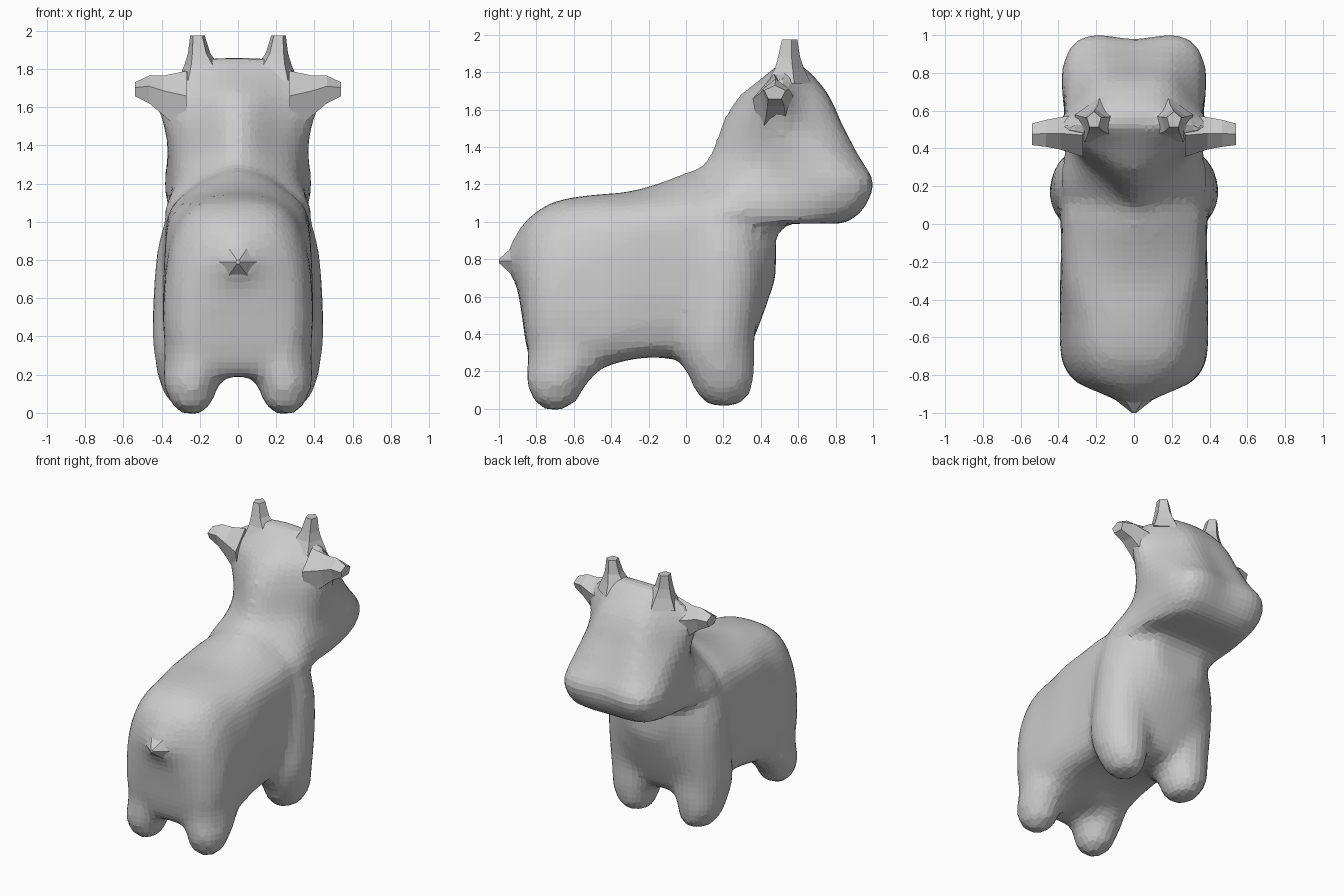
import bpy, bmesh, math
from mathutils import Vector


def spline(pts, closed, steps):
    """Catmull-Rom through vectors."""
    n, out = len(pts), []
    def get(i):
        return pts[i % n] if closed else pts[max(0, min(n - 1, i))]
    for i in range(n if closed else n - 1):
        a, b, c, d = (get(i + k) for k in (-1, 0, 1, 2))
        for s in range(steps):
            t = s / steps
            out.append(0.5 * (2 * b + (c - a) * t + (2 * a - 5 * b + 4 * c - d) * t * t
                              + (3 * b - a - 3 * c + d) * t ** 3))
    if not closed:
        out.append(pts[-1].copy())
    return out


def loft(bm, rings):
    """Skin equal-length rings and cap both ends."""
    vs = [[bm.verts.new(p) for p in r] for r in rings]
    n = len(vs[0])
    for a, b in zip(vs, vs[1:]):
        for i in range(n):
            j = (i + 1) % n
            bm.faces.new((a[i], a[j], b[j], b[i]))
    bm.faces.new(vs[0])
    bm.faces.new(vs[-1])


def smooth_loft(bm, rings, steps=3):
    rings = [spline(r, True, 4) for r in rings]
    columns = [spline(list(c), False, steps) for c in zip(*rings)]
    loft(bm, [list(r) for r in zip(*columns)])


def mirrored_ring(start, side, end, place):
    """Outline symmetric about x = 0; place(x, v) gives the 3D point."""
    pts = [(0, start)] + side + [(0, end)] + [(-x, v) for x, v in reversed(side)]
    return [Vector(place(x, v)) for x, v in pts]


def finish(bm, name):
    bmesh.ops.recalc_face_normals(bm, faces=bm.faces)
    me = bpy.data.meshes.new(name)
    bm.to_mesh(me)
    bm.free()
    ob = bpy.data.objects.new(name, me)
    bpy.context.collection.objects.link(ob)
    return ob


body = bmesh.new()

# torso: sections along y (y, bottom, side points (x, z), top)
torso = [
    (-0.96, 0.74, [(0.03, 0.75), (0.05, 0.79), (0.03, 0.82)], 0.84),
    (-0.90, 0.64, [(0.12, 0.66), (0.17, 0.78), (0.11, 0.90)], 0.95),
    (-0.83, 0.24, [(0.28, 0.30), (0.31, 0.70), (0.20, 0.97)], 1.03),
    (-0.70, 0.19, [(0.35, 0.30), (0.37, 0.75), (0.25, 1.04)], 1.11),
    (-0.50, 0.21, [(0.355, 0.28), (0.375, 0.80), (0.27, 1.07)], 1.145),
    (-0.32, 0.27, [(0.35, 0.32), (0.38, 0.88), (0.29, 1.09)], 1.16),
    (-0.15, 0.285, [(0.34, 0.34), (0.38, 0.92), (0.29, 1.11)], 1.205),
    (0.08, 0.24, [(0.34, 0.35), (0.38, 0.97), (0.26, 1.16)], 1.285),
    (0.28, 0.24, [(0.34, 0.35), (0.37, 0.92), (0.25, 1.15)], 1.25),
    (0.38, 0.42, [(0.27, 0.50), (0.34, 0.82), (0.22, 1.10)], 1.18),
    (0.48, 0.70, [(0.12, 0.74), (0.19, 0.88), (0.14, 1.04)], 1.10),
]
smooth_loft(body, [mirrored_ring(b, s, t, lambda x, v, y=y: (x, y, v)) for y, b, s, t in torso])

# neck and head: sections along z (z, back, side points (x, y), front)
head = [
    (0.99, 0.00, [(0.34, 0.10), (0.34, 0.40), (0.31, 0.66), (0.22, 0.82)], 0.84),
    (1.04, -0.05, [(0.36, 0.12), (0.36, 0.45), (0.34, 0.75), (0.26, 0.91)], 0.92),
    (1.12, -0.03, [(0.33, 0.15), (0.36, 0.45), (0.37, 0.82), (0.26, 0.97)], 0.965),
    (1.22, 0.02, [(0.26, 0.20), (0.345, 0.46), (0.38, 0.83), (0.25, 1.0)], 0.98),
    (1.34, 0.12, [(0.20, 0.26), (0.345, 0.46), (0.36, 0.76), (0.22, 0.92)], 0.92),
    (1.50, 0.18, [(0.19, 0.30), (0.385, 0.47), (0.33, 0.66), (0.20, 0.83)], 0.84),
    (1.60, 0.23, [(0.22, 0.35), (0.435, 0.48), (0.32, 0.62), (0.19, 0.78)], 0.80),
    (1.68, 0.29, [(0.24, 0.39), (0.46, 0.48), (0.30, 0.60), (0.17, 0.74)], 0.76),
    (1.75, 0.38, [(0.22, 0.44), (0.36, 0.50), (0.26, 0.60), (0.14, 0.69)], 0.71),
    (1.82, 0.47, [(0.17, 0.48), (0.26, 0.53), (0.21, 0.59), (0.11, 0.63)], 0.64),
    (1.86, 0.52, [(0.13, 0.52), (0.20, 0.54), (0.16, 0.57), (0.08, 0.58)], 0.59),
]
smooth_loft(body, [mirrored_ring(b, s, f, lambda x, v, z=z: (x, v, z)) for z, b, s, f in head])

# legs: (z, centre x, centre y, radius x, radius y)
front_leg = [(0.015, 0.24, 0.20, 0.06, 0.07), (0.07, 0.25, 0.20, 0.12, 0.14),
             (0.17, 0.26, 0.19, 0.155, 0.175), (0.28, 0.25, 0.165, 0.185, 0.205),
             (0.40, 0.25, 0.165, 0.20, 0.205), (0.70, 0.25, 0.20, 0.19, 0.21),
             (0.92, 0.24, 0.20, 0.17, 0.20), (1.06, 0.24, 0.19, 0.12, 0.15)]
hind_leg = [(-0.005, 0.24, -0.70, 0.05, 0.05), (0.05, 0.245, -0.70, 0.11, 0.125),
            (0.16, 0.245, -0.685, 0.145, 0.17), (0.24, 0.225, -0.64, 0.165, 0.21),
            (0.40, 0.22, -0.64, 0.165, 0.21), (0.70, 0.21, -0.65, 0.165, 0.21),
            (0.90, 0.19, -0.64, 0.13, 0.17)]
for leg in (front_leg, hind_leg):
    for s in (-1, 1):
        rings = []
        for z, cx, cy, rx, ry in leg:
            ring = []
            for k in range(8):
                a = math.tau * k / 8
                ring.append(Vector((s * (cx + rx * math.cos(a)), cy + ry * math.sin(a), z)))
            rings.append(ring)
        smooth_loft(body, rings, 2)

# fuse into one faceted skin
body_ob = finish(body, "body")
rm = body_ob.modifiers.new("fuse", 'REMESH')
rm.mode = 'VOXEL'
rm.voxel_size = 0.042
sm = body_ob.modifiers.new("soften", 'SMOOTH')
sm.factor = 0.5
sm.iterations = 3


def spike(name, sections, axis, sides=5, turn=0.0, sign=1):
    """Low-poly tapered part: sections of (centre, radius a, radius b) across an axis."""
    bm = bmesh.new()
    rings = []
    for c, ra, rb in sections:
        ring = []
        for k in range(sides):
            a = math.tau * k / sides + turn
            u, v = ra * math.cos(a), rb * math.sin(a)
            off = {'x': (0, u, v), 'y': (u, 0, v), 'z': (u, v, 0)}[axis]
            p = Vector(c) + Vector(off)
            p.x *= sign
            ring.append(p)
        rings.append(ring)
    loft(bm, rings)
    return finish(bm, name)


# ears and horns
for side, s in (("left", -1), ("right", 1)):
    spike(side + "_ear", [((0.27, 0.47, 1.60), 0.12, 0.19), ((0.39, 0.48, 1.65), 0.09, 0.115),
                          ((0.465, 0.48, 1.685), 0.075, 0.08), ((0.54, 0.475, 1.69), 0.06, 0.04)],
          'x', 5, math.pi / 2, s)
    spike(side + "_horn", [((0.18, 0.54, 1.74), 0.14, 0.13), ((0.19, 0.545, 1.82), 0.095, 0.085),
                           ((0.203, 0.545, 1.88), 0.062, 0.065),
                           ((0.212, 0.55, 1.975), 0.04, 0.045)], 'z', 5, 0.3, s)

# tail
spike("tail", [((0, -0.84, 0.80), 0.17, 0.15), ((0, -0.93, 0.79), 0.10, 0.085),
               ((0, -1.0, 0.79), 0.012, 0.012)], 'y', 6)
